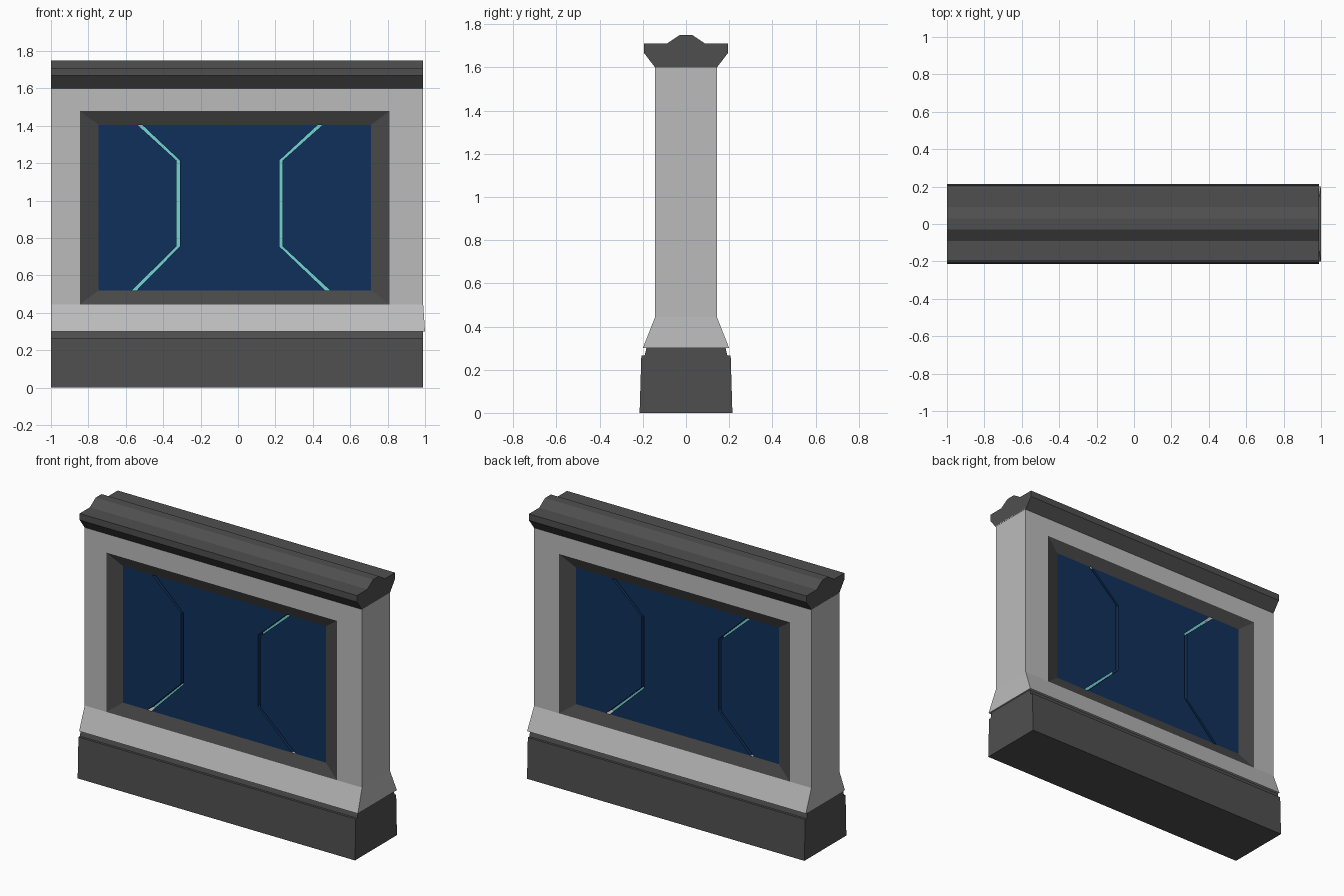
import bpy, bmesh

if "Cube" in bpy.data.objects:
    bpy.data.objects.remove(bpy.data.objects["Cube"])


def material(name, r, g, b):
    m = bpy.data.materials.new(name)
    m.use_nodes = True
    m.diffuse_color = (r, g, b, 1)
    node = next(n for n in m.node_tree.nodes if n.type == "BSDF_PRINCIPLED")
    node.inputs["Base Color"].default_value = (r, g, b, 1)
    node.inputs["Roughness"].default_value = 0.7
    return m


LIGHT = material("light_grey", 0.5, 0.5, 0.5)
DARK = material("dark_grey", 0.078, 0.078, 0.078)
TRIM = material("trim_grey", 0.065, 0.065, 0.065)
BLUE = material("deep_blue", 0.005, 0.03, 0.105)
CYAN = material("pale_cyan", 0.17, 0.66, 0.66)

LEFT_END, RIGHT_END = -1.0, 0.99


def finish(name, bm, mat):
    bmesh.ops.recalc_face_normals(bm, faces=bm.faces)
    mesh = bpy.data.meshes.new(name)
    bm.to_mesh(mesh)
    bm.free()
    mesh.materials.append(mat)
    obj = bpy.data.objects.new(name, mesh)
    bpy.context.collection.objects.link(obj)
    return obj


def loft(name, loops, mat, capped=False):
    """Join successive closed loops of equal length with quads."""
    bm = bmesh.new()
    rings = [[bm.verts.new(p) for p in loop] for loop in loops]
    for a, b in zip(rings, rings[1:]):
        for i in range(len(a)):
            j = (i + 1) % len(a)
            bm.faces.new((a[i], a[j], b[j], b[i]))
    if capped:
        bm.faces.new(rings[0])
        bm.faces.new(rings[-1])
    return finish(name, bm, mat)


def moulding(name, half, mat):
    """Run a mirrored (half depth, height) section along the wall."""
    section = half + [(-y, z) for y, z in reversed(half)]
    return loft(name, [[(x, y, z) for y, z in section]
                       for x in (LEFT_END, RIGHT_END)], mat, True)


def slab(name, outline, depth, mat):
    """Extrude an (x, z) outline through the wall."""
    return loft(name, [[(x, y, z) for x, z in outline]
                       for y in (-depth, depth)], mat, True)


def rect(x0, x1, z0, z1, y):
    return [(x0, y, z0), (x1, y, z0), (x1, y, z1), (x0, y, z1)]


# Plinth, recessed neck, sloped skirt and cap
moulding("plinth", [(0.215, 0), (0.207, 0.265)], DARK)
moulding("plinth_neck", [(0.193, 0.26), (0.183, 0.302)], DARK)
skirt = moulding("skirt", [(0.2, 0.3), (0.143, 0.445)], LIGHT)
for v in skirt.data.vertices:
    if v.co.x > 0 and v.co.z < 0.4:
        v.co.x = 1.0
moulding("cap", [(0.143, 1.6), (0.195, 1.668), (0.195, 1.71),
                 (0.09, 1.71), (0.03, 1.75)], DARK)

# Wall with a rectangular opening
WALL, FACE = 0.143, 0.113
outer = (LEFT_END, RIGHT_END, 0.44, 1.61)
opening = (-0.845, 0.81, 0.445, 1.478)
inner = (-0.745, 0.71, 0.52, 1.405)
loft("wall", [rect(*opening, -WALL), rect(*outer, -WALL),
              rect(*outer, WALL), rect(*opening, WALL)], LIGHT)

# Bevelled window trim on both faces
for side, name in ((-1, "front_trim"), (1, "back_trim")):
    loft(name, [rect(*opening, side * WALL), rect(*inner, side * FACE)], TRIM)

# Glowing core seen through the gaps between the panes
x0, x1, z0, z1 = inner
slab("glowing_core", [(x0, z0), (x1, z0), (x1, z1), (x0, z1)], 0.06, CYAN)


def seam(xs, side):
    """One bent edge, from bottom to top, offset to one side of the gap."""
    gaps = (0.013, 0.009, 0.009, 0.013)
    return [(x + side * g, z)
            for x, g, z in zip(xs, gaps, (z0, 0.755, 1.215, z1))]


# Three blue panes divided by two bent gaps
left = (-0.555, -0.32, -0.32, -0.525)
right = (0.48, 0.23, 0.23, 0.44)
start, end = [(x0, z0), (x0, z1)], [(x1, z0), (x1, z1)]
panes = (("right_pane", start, seam(left, -1)),
         ("middle_pane", seam(left, 1), seam(right, -1)),
         ("left_pane", seam(right, 1), end))
for name, a, b in panes:
    slab(name, a + b[::-1], FACE, BLUE)
